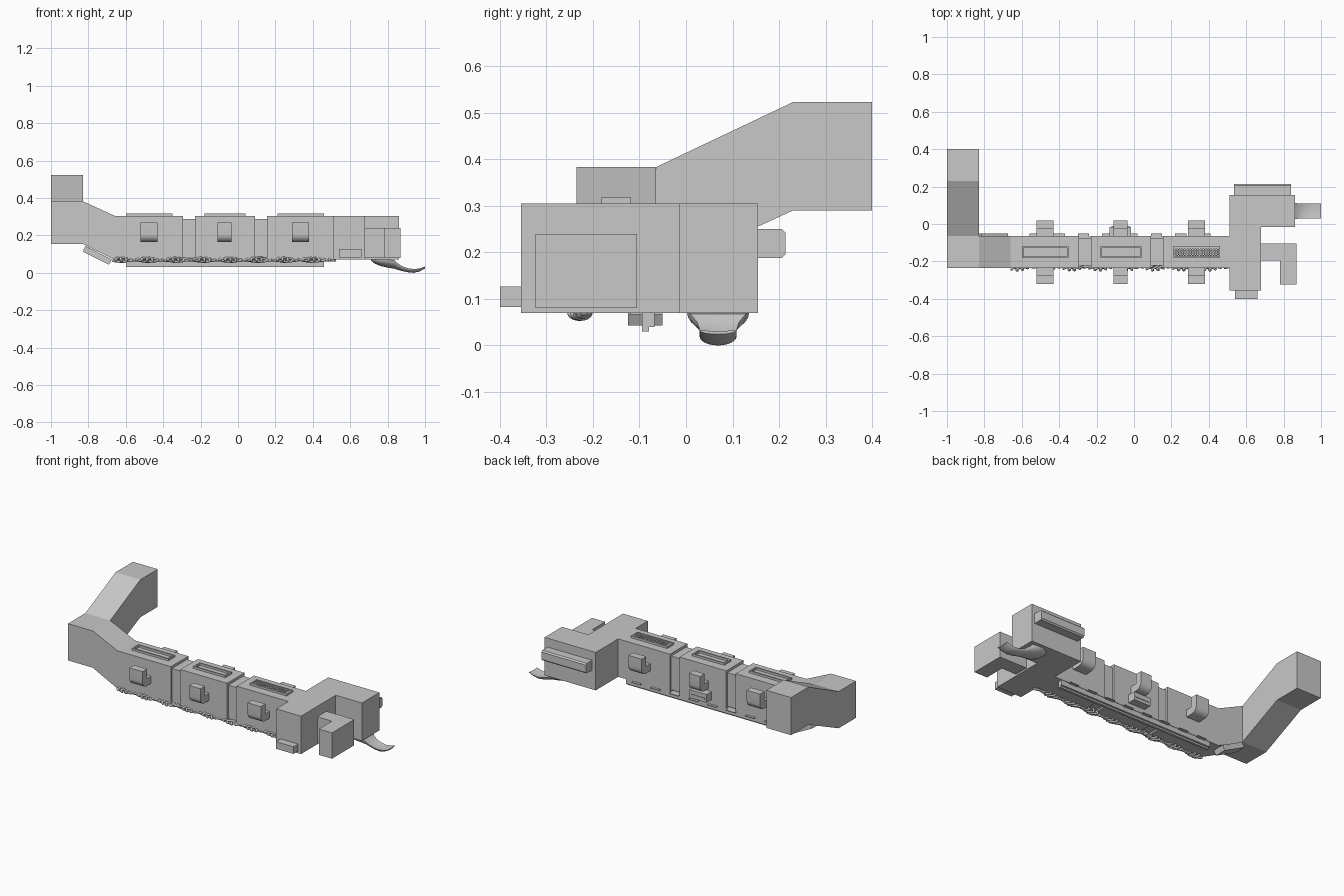
import bpy, bmesh, math

if "Cube" in bpy.data.objects:
    bpy.data.objects.remove(bpy.data.objects["Cube"])

grey = bpy.data.materials.new("plain grey")
grey.diffuse_color = (0.58, 0.58, 0.58, 1)
grey.use_nodes = True
grey.node_tree.nodes["Principled BSDF"].inputs["Base Color"].default_value = grey.diffuse_color


def finish(name, bm, smooth=False):
    bmesh.ops.recalc_face_normals(bm, faces=bm.faces[:])
    me = bpy.data.meshes.new(name)
    bm.to_mesh(me)
    bm.free()
    me.materials.append(grey)
    ob = bpy.data.objects.new(name, me)
    bpy.context.collection.objects.link(ob)
    if smooth:
        bpy.context.view_layer.objects.active = ob
        ob.select_set(True)
        bpy.ops.object.shade_smooth_by_angle(angle=math.radians(35))
        ob.select_set(False)
    return ob


def prism(name, pts, axis, lo, hi, smooth=False):
    """Extrude a 2D profile along an axis; the profile uses the other two axes in order."""
    bm = bmesh.new()
    rings = []
    for t in (lo, hi):
        ring = []
        for a, b in pts:
            co = [a, b]
            co.insert("xyz".index(axis), t)
            ring.append(bm.verts.new(co))
        rings.append(ring)
    n = len(pts)
    bm.faces.new(rings[0])
    bm.faces.new(rings[1])
    for i in range(n):
        j = (i + 1) % n
        bm.faces.new((rings[0][i], rings[0][j], rings[1][j], rings[1][i]))
    return finish(name, bm, smooth)


def box(name, x0, x1, y0, y1, z0, z1):
    return prism(name, [(x0, y0), (x1, y0), (x1, y1), (x0, y1)], "z", z0, z1)


Y0, Y1, Z0, Z1 = -0.235, -0.065, 0.07, 0.305

# Raised rear arm that turns sideways and climbs
prism("rear_arm", [(Y0, .155), (Y0, .383), (Y1, .383), (.23, .523), (.4, .523),
                   (.4, .29), (.23, .29), (Y1, .155)], "x", -1, -.83)

# Three body segments with narrower joints
prism("body_rear", [(-.83, .383), (-.66, Z1), (-.295, Z1), (-.295, Z0), (-.66, Z0),
                    (-.83, .155)], "y", Y0, Y1)
box("body_middle", -.23, .09, Y0, Y1, Z0, Z1)
box("body_front", .155, .51, Y0, Y1, Z0, Z1)
box("joint_rear", -.295, -.23, Y0 + .012, Y1 - .012, Z0 + .01, Z1 - .016)
box("joint_front", .09, .155, Y0 + .012, Y1 - .012, Z0 + .01, Z1 - .016)

# Cross head, its side block and the hooked block
box("cross_head", .51, .68, -.355, .155, Z0, Z1)
box("head_block", .68, .86, -.015, .155, Z0, Z1)
prism("hook_block", [(.68, -.195), (.78, -.195), (.78, -.323), (.87, -.323), (.87, -.105),
                     (.68, -.105)], "z", .08, .24)
prism("back_bumper", [(.155, .188), (.206, .188), (.214, .196), (.214, .242), (.206, .25),
                      (.155, .25)], "x", .535, .84)
box("front_bumper", .54, .66, -.4, -.355, .083, .127)

# Curved side hooks, mirrored on both flanks
for x, w in ((-.475, .045), (-.072, .038), (.335, .045)):
    prof = [(0, .165), (.045, .165)]
    prof += [(.045 + .04 * math.sin(a), .205 - .04 * math.cos(a))
             for a in (math.pi / 2 * i / 6 for i in range(1, 7))]
    prof += [(.085, .27), (.04, .27), (.04, .21), (0, .21)]
    prism("hook_front_side", [(Y0 - d, z) for d, z in prof], "x", x - w, x + w, True)
    prism("hook_back_side", [(Y1 + d, z) for d, z in prof], "x", x - w, x + w, True)

# Roof frames, the last one filled with a grille
for x0, x1 in ((-.6, -.35), (-.18, .04), (.21, .46)):
    y0, y1, t, top = -.182, -.118, .009, .318
    box("roof_frame_front", x0, x1, y0, y0 + t, Z1, top)
    box("roof_frame_back", x0, x1, y1 - t, y1, Z1, top)
    box("roof_frame_left", x0, x0 + t, y0 + t, y1 - t, Z1, top)
    box("roof_frame_right", x1 - t, x1, y0 + t, y1 - t, Z1, top)
for i in range(1, 18):
    x = .21 + .25 * i / 18
    box("grille_bar", x - .003, x + .003, -.173, -.127, Z1, .315)
for i in range(1, 5):
    y = -.182 + .064 * i / 5
    box("grille_rail", .219, .451, y - .0025, y + .0025, Z1, .314)

# Small vent box on the back of the middle segment
box("vent_box", -.13, -.015, Y1, -.015, .1, .15)
box("vent_lip", -.12, -.025, -.015, -.011, .118, .126)

# Rail and slanted plate under the body
box("under_rail", -.6, .46, -.095, -.08, .03, Z0)
box("under_rail_step", -.6, .46, -.08, -.068, .04, Z0)
for i in range(8):
    x = -.53 + i * .13
    box("rail_tab", x - .03, x + .03, -.12, -.05, .066, Z0)
prism("slanted_plate", [(-.815, .143), (-.675, .072), (-.69, .043), (-.83, .114)],
      "y", -.125, -.05)

# Twisted cable along the lower front edge
for strand in range(3):
    cu = bpy.data.curves.new("cable", "CURVE")
    cu.dimensions = "3D"
    cu.bevel_depth = .0065
    cu.bevel_resolution = 1
    cu.materials.append(grey)
    sp = cu.splines.new("POLY")
    n = 220
    sp.points.add(n)
    for i in range(n + 1):
        u = i / n
        a = u * math.tau * 14 + strand * math.tau / 3
        swell = .6 + .4 * math.sin(u * math.tau * 8)
        sp.points[i].co = (-.66 + 1.17 * u + .012 * math.sin(2 * a),
                           -.228 + .021 * swell * math.sin(a),
                           .07 + .011 * swell * math.cos(a), 1)
    sp.use_smooth = True
    bpy.context.collection.objects.link(bpy.data.objects.new("twisted_cable", cu))

# Rounded bowl under the head running out into a curled tongue
bm = bmesh.new()
sections = [(.71, .072, .066, .03), (.73, .072, .05, .052), (.76, .072, .037, .066),
            (.8, .072, .028, .067), (.835, .068, .022, .06), (.855, .05, .016, .045),
            (.88, .034, .009, .04), (.91, .024, .003, .04), (.94, .02, 0, .04),
            (.97, .023, .007, .04), (1, .033, .024, .04)]
rings = []
N = 12
for x, zt, zb, w in sections:
    ring = []
    for i in range(N + 1):
        a = math.pi * i / N
        ring.append(bm.verts.new((x, .069 - w * math.cos(a), zt - (zt - zb) * math.sin(a))))
    # shallow dip in the top of the tongue
    dip = .35 if x > .86 else 0
    ring.append(bm.verts.new((x, .069, zt - (zt - zb) * dip)))
    rings.append(ring)
for r, s in zip(rings, rings[1:]):
    for i in range(N + 2):
        j = (i + 1) % (N + 2)
        bm.faces.new((r[i], r[j], s[j], s[i]))
bm.faces.new(rings[0])
bm.faces.new(rings[-1])
finish("bowl_and_tongue", bm, True)
